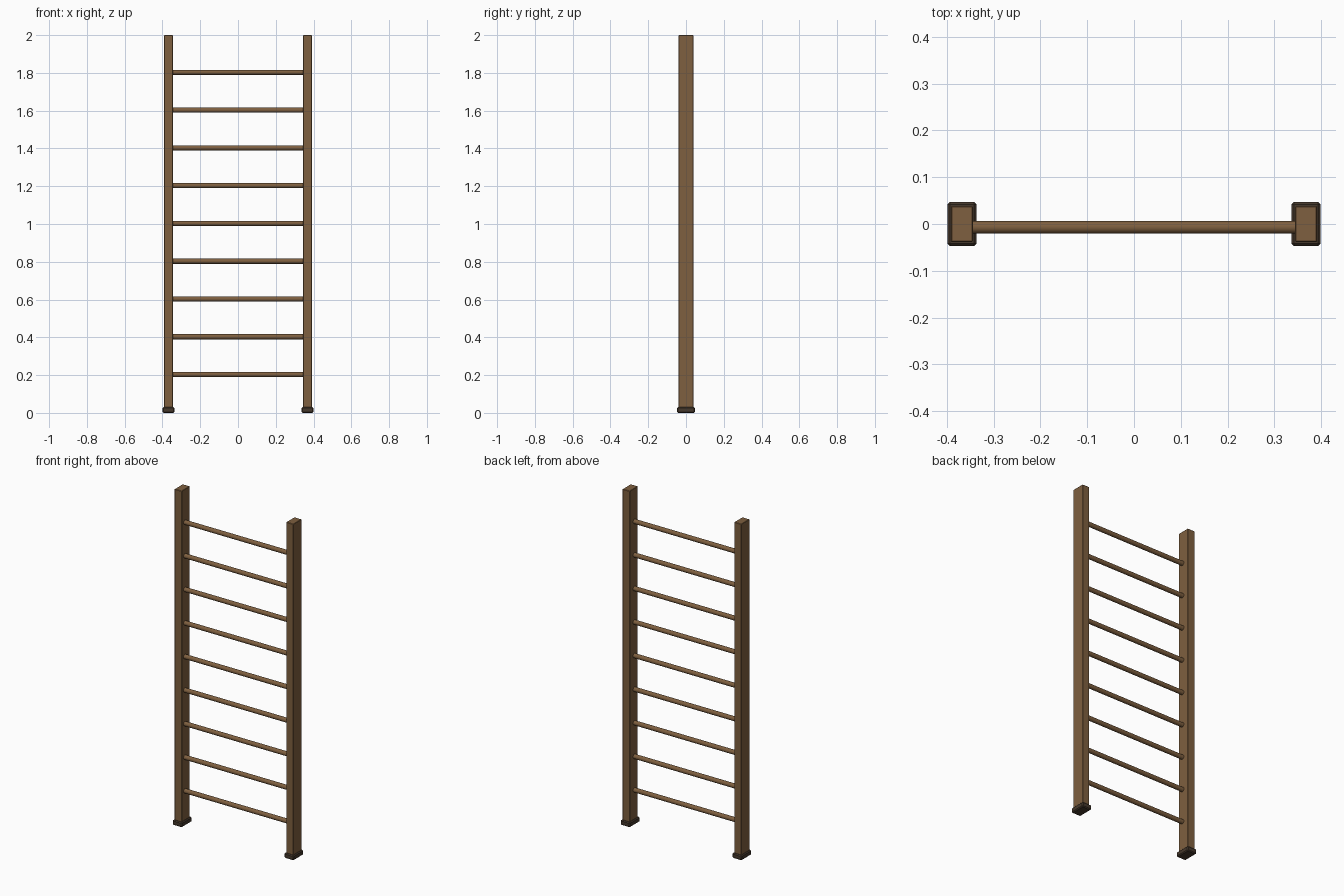
import bpy, bmesh, math
from mathutils import Matrix

if "Cube" in bpy.data.objects:
    bpy.data.objects.remove(bpy.data.objects["Cube"])


def material(name, rgb):
    m = bpy.data.materials.new(name)
    m.diffuse_color = (*rgb, 1)
    m.use_nodes = True
    m.node_tree.nodes["Principled BSDF"].inputs["Base Color"].default_value = m.diffuse_color
    return m


WOOD = material("wood", (0.21, 0.115, 0.05))
RUNG_WOOD = material("rung_wood", (0.21, 0.115, 0.05))
FOOT = material("dark_foot", (0.06, 0.04, 0.025))


def finish(bm, name, mat):
    me = bpy.data.meshes.new(name)
    bm.to_mesh(me)
    bm.free()
    ob = bpy.data.objects.new(name, me)
    bpy.context.collection.objects.link(ob)
    me.materials.append(mat)
    return ob


def box(name, size, centre, bevel, mat):
    bm = bmesh.new()
    bmesh.ops.create_cube(bm, size=1)
    bmesh.ops.scale(bm, vec=size, verts=bm.verts)
    bmesh.ops.bevel(bm, geom=bm.edges[:], offset=bevel, segments=1, affect='EDGES')
    bmesh.ops.translate(bm, vec=centre, verts=bm.verts)
    return finish(bm, name, mat)


def rung(name, z):
    bm = bmesh.new()
    bmesh.ops.create_cone(bm, cap_ends=True, segments=16, radius1=0.0135,
                          radius2=0.0135, depth=0.71,
                          matrix=Matrix.Translation((0, -0.007, z)) @ Matrix.Rotation(math.pi / 2, 4, 'Y'))
    for f in bm.faces:
        f.smooth = len(f.verts) == 4
    return finish(bm, name, RUNG_WOOD)


# side rails and feet
for side, s in (("left", -1), ("right", 1)):
    box(side + "_rail", (0.047, 0.077, 1.997), (s * 0.368, 0, 1.0015), 0.002, WOOD)
    box(side + "_foot", (0.062, 0.094, 0.03), (s * 0.368, 0, 0.015), 0.005, FOOT)

# evenly spaced round rungs
for i in range(9):
    rung(f"rung_{i + 1}", 0.203 + 0.2 * i)
